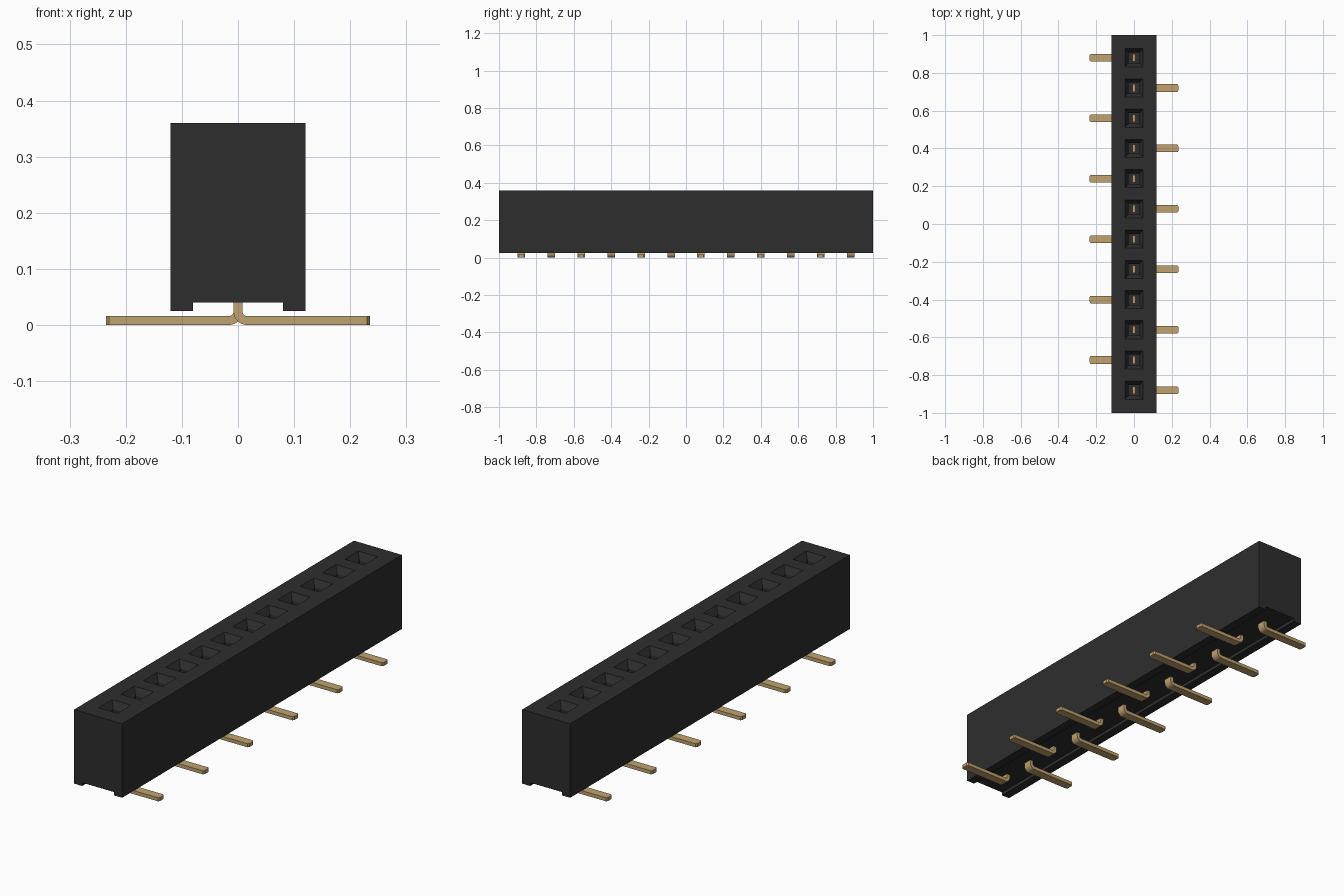
import bpy, bmesh, math

if "Cube" in bpy.data.objects:
    bpy.data.objects.remove(bpy.data.objects["Cube"], do_unlink=True)

COUNT, PITCH = 12, 0.16
ROWS = [(i - (COUNT - 1) / 2) * PITCH for i in range(COUNT)]


def material(name, color):
    m = bpy.data.materials.new(name)
    m.use_nodes = True
    m.diffuse_color = color
    m.node_tree.nodes["Principled BSDF"].inputs["Base Color"].default_value = color
    return m


def finish(bm, name, mat):
    bmesh.ops.recalc_face_normals(bm, faces=bm.faces)
    mesh = bpy.data.meshes.new(name)
    bm.to_mesh(mesh)
    bm.free()
    ob = bpy.data.objects.new(name, mesh)
    bpy.context.collection.objects.link(ob)
    mesh.materials.append(mat)
    return ob


def loft(bm, rings):
    """Skin a list of point rings and cap both ends."""
    rings = [[bm.verts.new(p) for p in ring] for ring in rings]
    for a, b in zip(rings, rings[1:]):
        for k in range(len(a)):
            n = (k + 1) % len(a)
            bm.faces.new((a[k], a[n], b[n], b[k]))
    bm.faces.new(rings[0])
    bm.faces.new(rings[-1])


black = material("black plastic", (0.027, 0.027, 0.027, 1))
gold = material("gold plated metal", (0.53, 0.36, 0.16, 1))

# Housing: block with a shallow channel underneath
half = [(0.08, 0.04), (0.08, 0.025), (0.12, 0.025), (0.12, 0.36)]
profile = half + [(-x, z) for x, z in reversed(half)]
bm = bmesh.new()
loft(bm, [[(x, y, z) for x, z in profile] for y in (-1, 1)])
housing = finish(bm, "housing", black)

# Sockets: funnel mouths leading into straight square holes
bm = bmesh.new()
for y in ROWS:
    loft(bm, [[(sx * r, y + sy * r, z) for sx, sy in ((-1, -1), (1, -1), (1, 1), (-1, 1))]
              for r, z in ((0.028, 0.08), (0.028, 0.33), (0.048, 0.36), (0.048, 0.4))])
cutter = finish(bm, "socket_cutter", black)
cutter.hide_render = True
cut = housing.modifiers.new("sockets", 'BOOLEAN')
cut.operation, cut.solver, cut.object = 'DIFFERENCE', 'EXACT', cutter
bpy.context.view_layer.objects.active = housing
bpy.ops.object.modifier_apply(modifier=cut.name)
bpy.data.objects.remove(cutter, do_unlink=True)

# Contacts: bent flat strips, feet alternating between the two sides
THICK, WIDE, BEND = 0.008, 0.02, 0.016


def contact(y, side, name):
    # Path stations: x, z, normal angle, half width
    path = [(0, 0.14, 0, WIDE)]
    for k in range(7):
        a = math.radians(15 * k)
        path.append((BEND * (1 - math.cos(a)), THICK + BEND * (1 - math.sin(a)), a, WIDE))
    end = math.pi / 2
    path += [(0.23, THICK, end, WIDE), (0.235, THICK, end, WIDE * 0.65)]
    rings = []
    for x, z, a, w in path:
        nx, nz = THICK * math.cos(a), THICK * math.sin(a)
        rings.append([(side * (x + s * nx), y + t * w, z + s * nz)
                      for s, t in ((-1, -1), (1, -1), (1, 1), (-1, 1))])
    bm = bmesh.new()
    loft(bm, rings)
    return finish(bm, name, gold)


pins = [contact(y, 1 if i % 2 == 0 else -1, f"contact_{i + 1}") for i, y in enumerate(ROWS)]

bpy.ops.object.select_all(action='DESELECT')
for ob in pins:
    ob.select_set(True)
bpy.context.view_layer.objects.active = pins[0]
bpy.ops.object.shade_smooth_by_angle(angle=math.radians(25))
